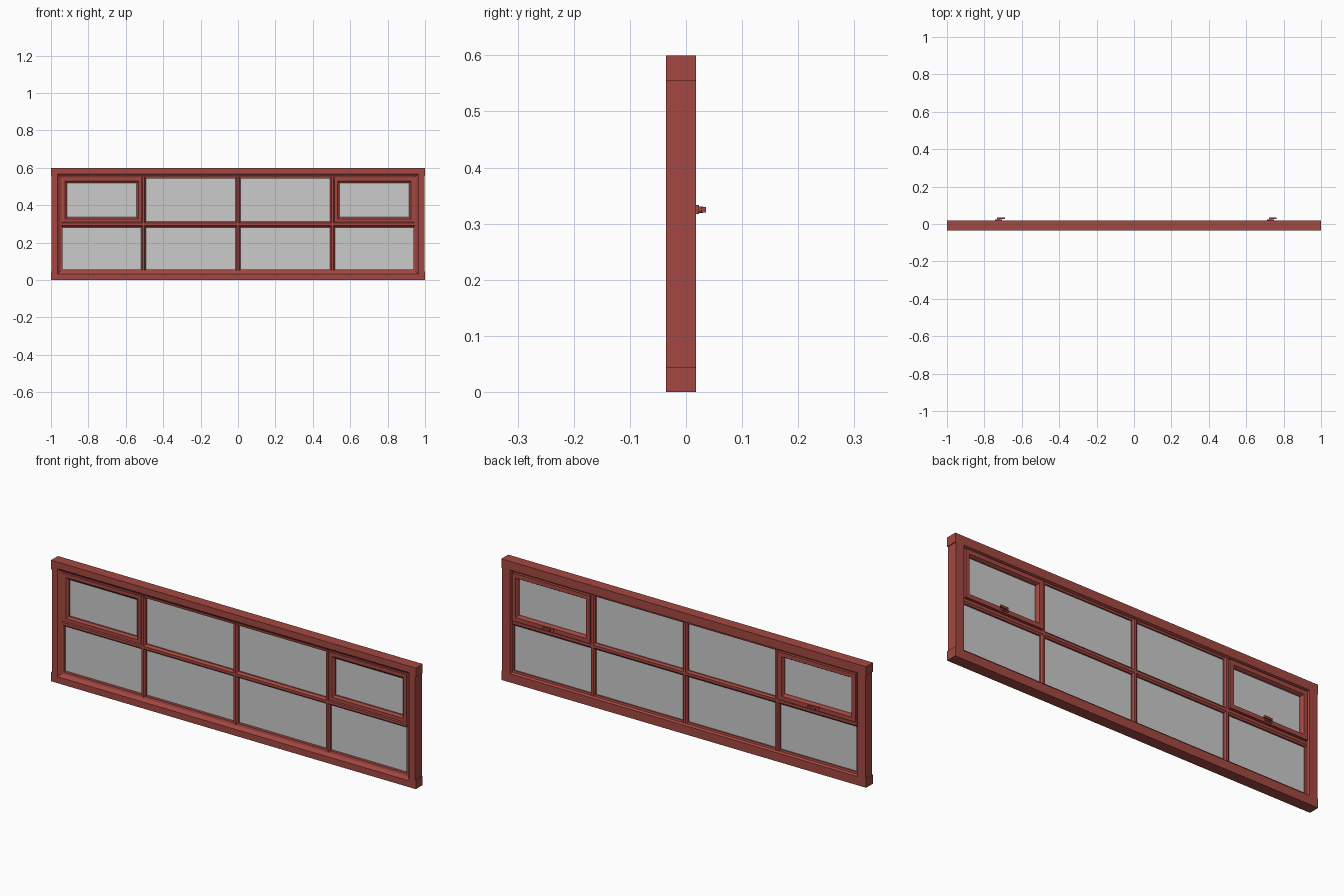
import bpy, bmesh, math

if "Cube" in bpy.data.objects:
    bpy.data.objects.remove(bpy.data.objects["Cube"])


def material(name, rgb):
    m = bpy.data.materials.new(name)
    m.diffuse_color = (*rgb, 1)
    m.use_nodes = True
    m.node_tree.nodes["Principled BSDF"].inputs["Base Color"].default_value = m.diffuse_color
    return m


RED = material("painted red", (0.37, 0.064, 0.052))
GREY = material("glass grey", (0.60, 0.60, 0.60))


def finish(bm, name, mat):
    bmesh.ops.recalc_face_normals(bm, faces=bm.faces)
    me = bpy.data.meshes.new(name)
    bm.to_mesh(me)
    bm.free()
    me.materials.append(mat)
    ob = bpy.data.objects.new(name, me)
    bpy.context.collection.objects.link(ob)
    return ob


def box(name, x0, x1, y0, y1, z0, z1, mat=RED):
    bm = bmesh.new()
    bmesh.ops.create_cube(bm, size=1)
    for v in bm.verts:
        v.co = ((x0 + x1) / 2 + v.co.x * (x1 - x0),
                (y0 + y1) / 2 + v.co.y * (y1 - y0),
                (z0 + z1) / 2 + v.co.z * (z1 - z0))
    return finish(bm, name, mat)


def ring(name, x0, x1, z0, z1, profile):
    """Mitred rectangular frame; profile points are (inset, y)."""
    bm = bmesh.new()
    loops = [[bm.verts.new(p) for p in ((x0 + w, y, z0 + w), (x1 - w, y, z0 + w),
                                        (x1 - w, y, z1 - w), (x0 + w, y, z1 - w))]
             for w, y in profile]
    for i, a in enumerate(loops):
        b = loops[(i + 1) % len(loops)]
        for k in range(4):
            j = (k + 1) % 4
            bm.faces.new((a[k], a[j], b[j], b[k]))
    return finish(bm, name, RED)


def bar(name, start, end, centre, half, vertical):
    """Glazing bar with chamfered front and back edges."""
    c = half * 0.45
    prof = [(-c, -0.026), (c, -0.026), (half, -0.016), (half, 0.004),
            (c, 0.011), (-c, 0.011), (-half, 0.004), (-half, -0.016)]
    bm = bmesh.new()
    ends = []
    for t in (start, end):
        ends.append([bm.verts.new((centre + u, y, t) if vertical else (t, y, centre + u))
                     for u, y in prof])
    for k in range(8):
        j = (k + 1) % 8
        bm.faces.new((ends[0][k], ends[0][j], ends[1][j], ends[1][k]))
    bm.faces.new(ends[0])
    bm.faces.new(ends[1])
    return finish(bm, name, RED)


def cylinder(name, x, z, y0, y1, r):
    bm = bmesh.new()
    bmesh.ops.create_cone(bm, cap_ends=True, segments=16, radius1=r, radius2=r, depth=y1 - y0)
    for v in bm.verts:
        a, b, c = v.co
        v.co = (x + a, (y0 + y1) / 2 + c, z + b)
    return finish(bm, name, RED)


# Outer frame, with the horizontal rails running slightly past the stiles
ring("outer_frame", -0.996, 0.996, 0, 0.6,
     [(0, -0.036), (0.032, -0.036), (0.046, -0.024), (0.057, -0.022), (0.057, 0.004),
      (0.048, 0.006), (0.043, 0.018), (0, 0.018)])
for s, side in ((-1, "left"), (1, "right")):
    for z, level in ((0, "bottom"), (0.555, "top")):
        xs = sorted((s * 0.99, s))
        box(f"{level}_rail_end_{side}", *xs, -0.036, 0.018, z, z + 0.045)

# Mullions and transom
for x, n in ((-0.506, "left"), (0, "centre"), (0.506, "right")):
    bar(f"mullion_{n}", 0.05, 0.55, x, 0.013, True)
bar("transom", -0.945, 0.945, 0.297, 0.015, False)

# Fixed glass panes
xs = [-0.942, -0.506, 0, 0.506, 0.942]
for i in range(4):
    box(f"lower_pane_{i + 1}", xs[i], xs[i + 1], -0.008, -0.003, 0.052, 0.297, GREY)
for i in (1, 2):
    box(f"upper_pane_{i + 1}", xs[i], xs[i + 1], -0.008, -0.003, 0.297, 0.548, GREY)

# Opening sashes with their glass and handles
for a, b, hx, n in ((-0.942, -0.515, -0.724, "left"), (0.515, 0.942, 0.73, "right")):
    ring(f"sash_{n}", a, b, 0.309, 0.546,
         [(0, -0.024), (0.017, -0.024), (0.027, -0.016), (0.027, 0.008),
          (0.021, 0.018), (0, 0.018)])
    box(f"sash_pane_{n}", a + 0.015, b - 0.015, -0.008, -0.003, 0.325, 0.531, GREY)
    z = 0.325
    box(f"handle_plate_{n}", hx - 0.019, hx + 0.019, 0.017, 0.023, z - 0.008, z + 0.008)
    cylinder(f"handle_pivot_{n}", hx, z, 0.022, 0.03, 0.006)
    box(f"handle_lever_{n}", hx - 0.008, hx + 0.033, 0.028, 0.036, z - 0.005, z + 0.005)
